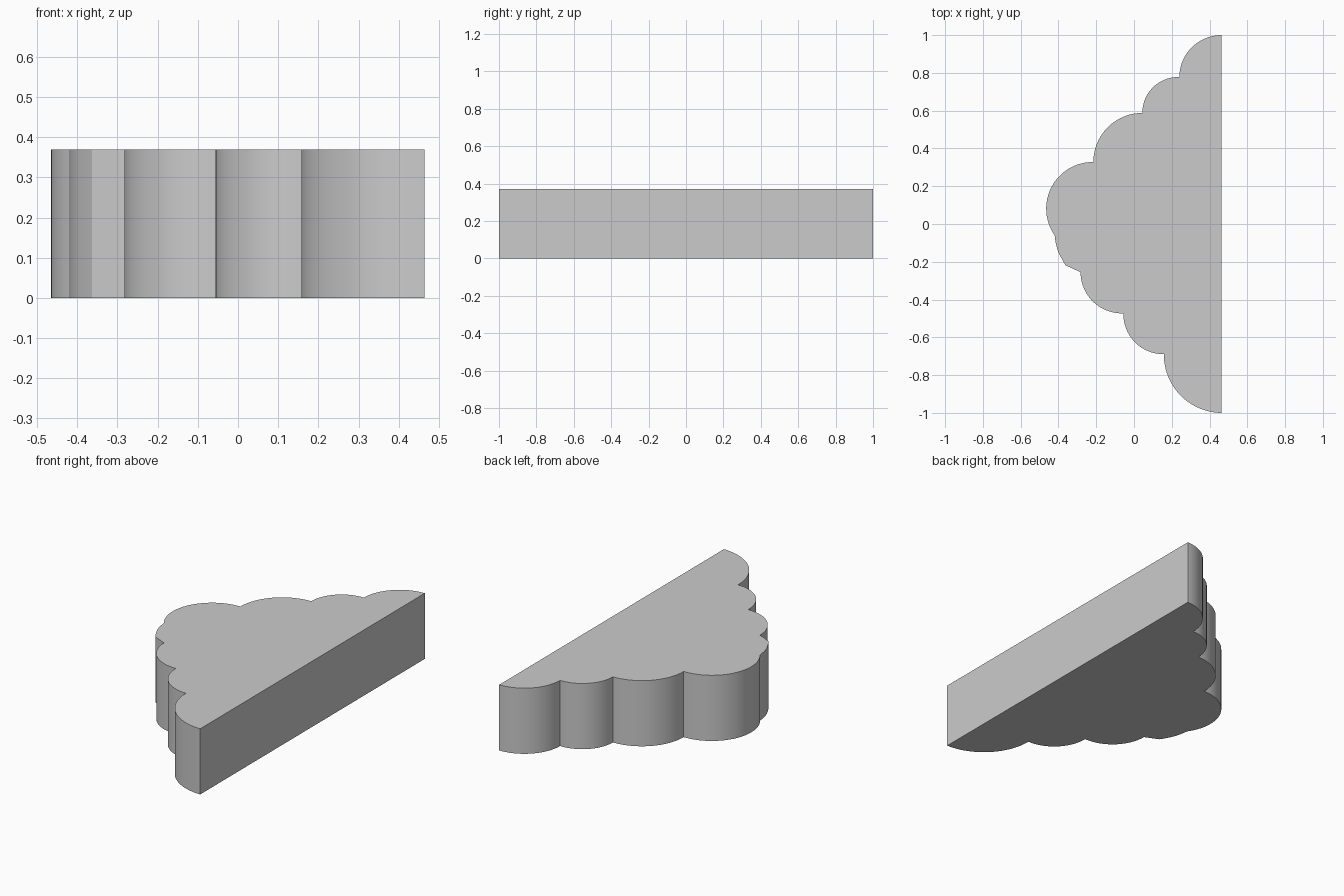
import bpy, bmesh, math
from mathutils import Vector

if "Cube" in bpy.data.objects:
    bpy.data.objects.remove(bpy.data.objects["Cube"])

HEIGHT = 0.37
STEPS = 24


def arc(p, q, degrees):
    """Points of a counter-clockwise arc from p to q, without q."""
    p, q = Vector(p), Vector(q)
    a = math.radians(degrees)
    d = q - p
    center = (p + q) / 2 + Vector((-d.y, d.x)) / (2 * math.tan(a / 2))
    r = p - center
    start = math.atan2(r.y, r.x)
    return [center + r.length * Vector((math.cos(start + a * i / STEPS),
                                        math.sin(start + a * i / STEPS)))
            for i in range(STEPS)]


# Scalloped outline: lobes from the top corner round to the bottom corner
lobes = [
    ((0.464, 1.0), (0.24, 0.778), 90),
    ((0.24, 0.778), (0.044, 0.588), 92),
    ((0.044, 0.588), (-0.215, 0.328), 90),
    ((-0.215, 0.328), (-0.42, -0.06), 126),
    ((-0.42, -0.06), (-0.402, -0.145), 14),
    ((-0.402, -0.145), (-0.363, -0.218), 6),
    ((-0.363, -0.218), (-0.283, -0.255), 2),
    ((-0.283, -0.255), (-0.056, -0.473), 92),
    ((-0.056, -0.473), (0.158, -0.689), 92),
    ((0.158, -0.689), (0.464, -1.0), 90),
]
outline = [pt for lobe in lobes for pt in arc(*lobe)] + [Vector((0.464, -1.0))]

# Extrude the outline into a slab
bm = bmesh.new()
base = bm.faces.new([bm.verts.new((p.x, p.y, 0)) for p in outline])
extruded = bmesh.ops.extrude_face_region(bm, geom=[base], use_keep_orig=True)
top = [g for g in extruded["geom"] if isinstance(g, bmesh.types.BMVert)]
bmesh.ops.translate(bm, verts=top, vec=(0, 0, HEIGHT))
bmesh.ops.recalc_face_normals(bm, faces=bm.faces)
mesh = bpy.data.meshes.new("scalloped_slab")
bm.to_mesh(mesh)
bm.free()
slab = bpy.data.objects.new("scalloped_slab", mesh)
bpy.context.collection.objects.link(slab)

# Smooth lobes, sharp corners
bpy.context.view_layer.objects.active = slab
slab.select_set(True)
bpy.ops.object.shade_smooth_by_angle(angle=math.radians(20))
